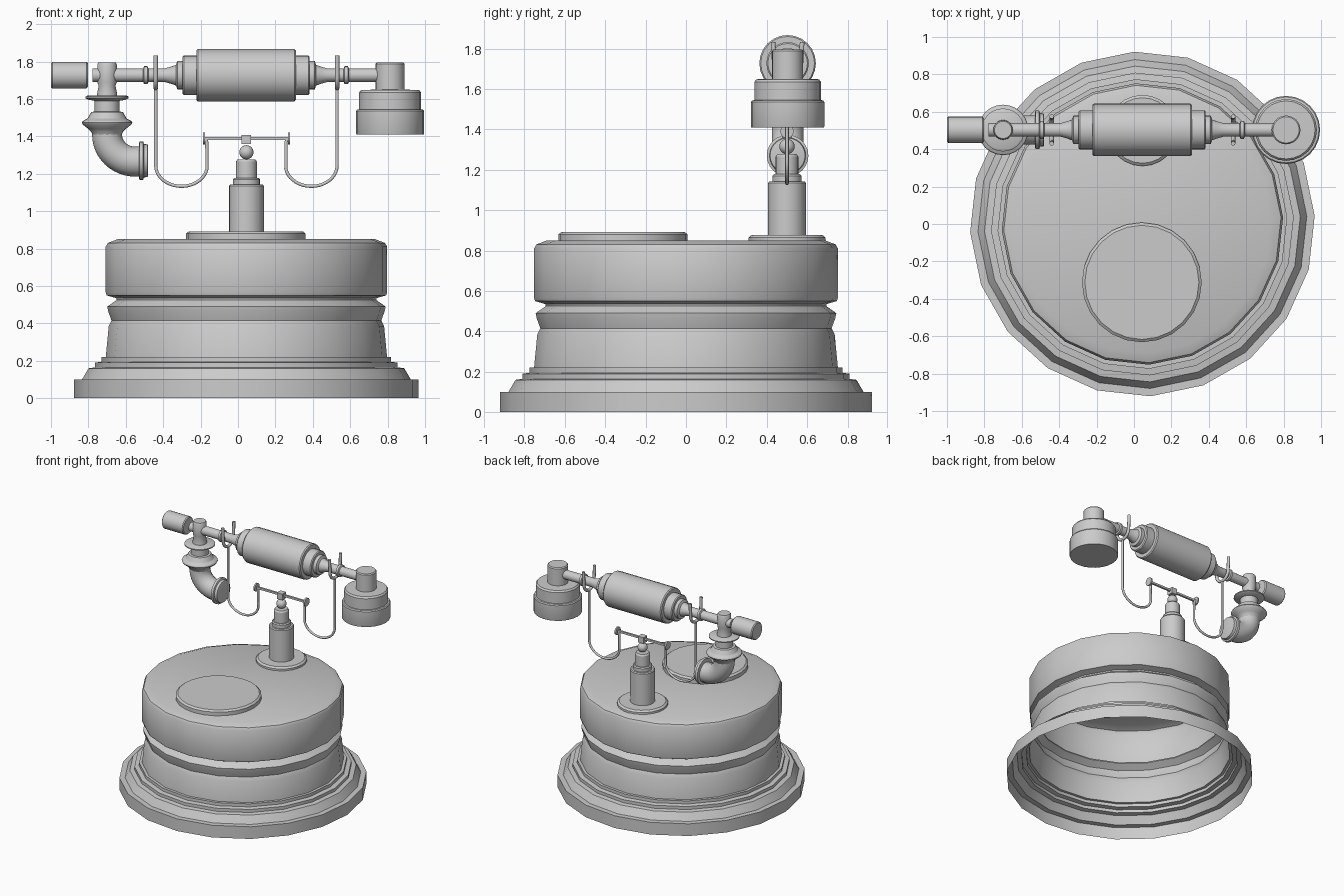
import bpy, bmesh, math
from mathutils import Matrix, Vector

if "Cube" in bpy.data.objects:
    bpy.data.objects.remove(bpy.data.objects["Cube"])

CX, HY, HZ = 0.045, 0.503, 1.727      # centre x, handset axis y and z


def finish(obj, angle=32):
    bpy.ops.object.select_all(action='DESELECT')
    obj.select_set(True)
    bpy.context.view_layer.objects.active = obj
    bpy.ops.object.shade_smooth_by_angle(angle=math.radians(angle))
    return obj


def lathe(name, profile, loc, axis='Z', n=24, phase=0.0, cap_start=True):
    """Revolve (radius, height) pairs round the z or x axis."""
    bm = bmesh.new()
    rings = []
    for r, h in profile:
        rings.append([bm.verts.new((r * math.cos(phase + 2 * math.pi * i / n),
                                    r * math.sin(phase + 2 * math.pi * i / n), h))
                      for i in range(n)])
    for a, b in zip(rings, rings[1:]):
        for i in range(n):
            j = (i + 1) % n
            bm.faces.new((a[i], a[j], b[j], b[i]))
    bm.faces.new(rings[-1])
    if cap_start:
        bm.faces.new(rings[0][::-1])
        bmesh.ops.recalc_face_normals(bm, faces=bm.faces)
    m = Matrix.Translation(loc)
    if axis == 'X':
        m = m @ Matrix.Rotation(math.pi / 2, 4, 'Y')
    bm.transform(m)
    me = bpy.data.meshes.new(name)
    bm.to_mesh(me)
    bm.free()
    obj = bpy.data.objects.new(name, me)
    bpy.context.collection.objects.link(obj)
    return finish(obj)


def tube(name, pts, radius, res=3):
    """Round tube swept along a path of points."""
    cu = bpy.data.curves.new(name, 'CURVE')
    cu.dimensions = '3D'
    cu.bevel_depth, cu.bevel_resolution, cu.use_fill_caps = radius, res, True
    sp = cu.splines.new('POLY')
    sp.points.add(len(pts) - 1)
    for p, c in zip(sp.points, pts):
        p.co = (*c, 1)
    obj = bpy.data.objects.new(name, cu)
    bpy.context.collection.objects.link(obj)
    bpy.ops.object.select_all(action='DESELECT')
    obj.select_set(True)
    bpy.context.view_layer.objects.active = obj
    bpy.ops.object.convert(target='MESH')
    return finish(bpy.context.view_layer.objects.active, 45)


def box(name, loc, size):
    bpy.ops.mesh.primitive_cube_add(size=1, location=loc)
    obj = bpy.context.object
    obj.name, obj.scale = name, size
    return obj


def arc(cx, cz, rx, rz, a0, a1, n):
    return [(cx + rx * math.cos(math.radians(a0 + (a1 - a0) * i / n)),
             cz + rz * math.sin(math.radians(a0 + (a1 - a0) * i / n))) for i in range(n + 1)]


# Stepped hollow body, open underneath
lathe('base_body', [(.922, 0), (.922, .10), (.88, .10), (.845, .16), (.81, .165), (.81, .19),
                    (.775, .195), (.775, .22), (.753, .22), (.737, .385), (.722, .415),
                    (.74, .465), (.745, .49), (.695, .525), (.697, .535), (.748, .55),
                    (.753, .565), (.753, .81), (.742, .83), (.69, .85)],
      (CX, 0, 0), n=20, phase=math.radians(2.7), cap_start=False)

# Discs on the lid
lathe('dial_plate', [(.32, .84), (.32, .88), (.305, .892)], (CX - .003, -.312, 0))
lathe('post_plate', [(.19, .84), (.19, .865), (.175, .877)], (CX, .5, 0))

# Post, ball and cross bar
lathe('post', [(.093, .86), (.093, 1.135), (.087, 1.143), (.072, 1.143), (.072, 1.17), (.065, 1.178),
               (.056, 1.178), (.056, 1.265), (.048, 1.277)], (CX, .5, 0))
bpy.ops.mesh.primitive_uv_sphere_add(segments=20, ring_count=12, radius=.038,
                                     location=(CX, .5, 1.315))
bpy.context.object.name = 'post_ball'
finish(bpy.context.object, 60)
box('bar_block', (CX, .5, 1.383), (.05, .05, .05))
box('cross_bar', (CX, .5, 1.389), (.45, .016, .016))

# Cradle hooks, mirrored left and right
for s, side in ((-1, 'left'), (1, 'right')):
    lathe(side + '_bar_disc', [(.033, -.006), (.033, .006)], (CX + s * .227, .5, 1.389), 'X', 16)
    path = [(.22, 1.389), (.212, 1.37)] + arc(.347, 1.245, .138, .112, 180, 360, 20)[1:-1] \
        + [(.485, 1.245), (.485, 1.66)]
    tube(side + '_hook_wire', [(CX + s * x, .5, z) for x, z in path], .009)
    fork = [(HY - .072, 1.832)] + arc(HY, HZ, .066, .07, 180, 360, 14) + [(HY + .072, 1.832)]
    tube(side + '_hook_fork', [(CX + s * .485, y, z) for y, z in fork], .012)

# Handle grip: half profile mirrored about its middle
half = [(.14, .258), (.133, .266), (.105, .266), (.105, .333), (.098, .34), (.076, .34), (.076, .367),
        (.055, .375), (.046, .40), (.036, .435), (.036, .522), (.048, .527), (.048, .545), (.036, .55)]
lathe('handle_grip', [(r, -h) for r, h in reversed(half + [(.036, .82)])]
      + half + [(.036, .75)], (CX - .002, HY, HZ), 'X')
lathe('end_plug', [(.064, -1), (.071, -.993), (.071, -.81), (.064, -.803)], (0, HY, HZ), 'X')

# Earpiece
lathe('earpiece', [(.18, 1.41), (.182, 1.415), (.182, 1.535), (.176, 1.543), (.165, 1.545),
                   (.165, 1.635), (.155, 1.648), (.077, 1.65), (.077, 1.788), (.07, 1.796)],
      (.813, HY, 0))

# Mouthpiece: tee, collars, elbow and rim
MX = -.70
lathe('mouth_tee', [(.053, 1.60), (.053, 1.63), (.045, 1.67), (.052, 1.69), (.052, 1.785),
                    (.046, 1.796)], (MX, HY, 0))
lathe('mouth_collar', [(.075, 1.40), (.085, 1.425), (.10, 1.44), (.13, 1.463), (.135, 1.473),
                       (.13, 1.482), (.105, 1.495), (.085, 1.53), (.067, 1.533), (.067, 1.59),
                       (.10, 1.596), (.115, 1.604), (.115, 1.612), (.105, 1.618)], (MX, HY, 0))
bend = [(MX, 1.43)] + arc(MX + .15, 1.41, .15, .145, 180, 270, 12) + [(-.52, 1.265)]
tube('mouth_elbow', [(x, HY, z) for x, z in bend], .08, 5)
lathe('mouth_rim', [(.085, -.53), (.103, -.527), (.103, -.507), (.09, -.503), (.087, -.483),
                    (.078, -.48)], (0, HY, 1.27), 'X')
